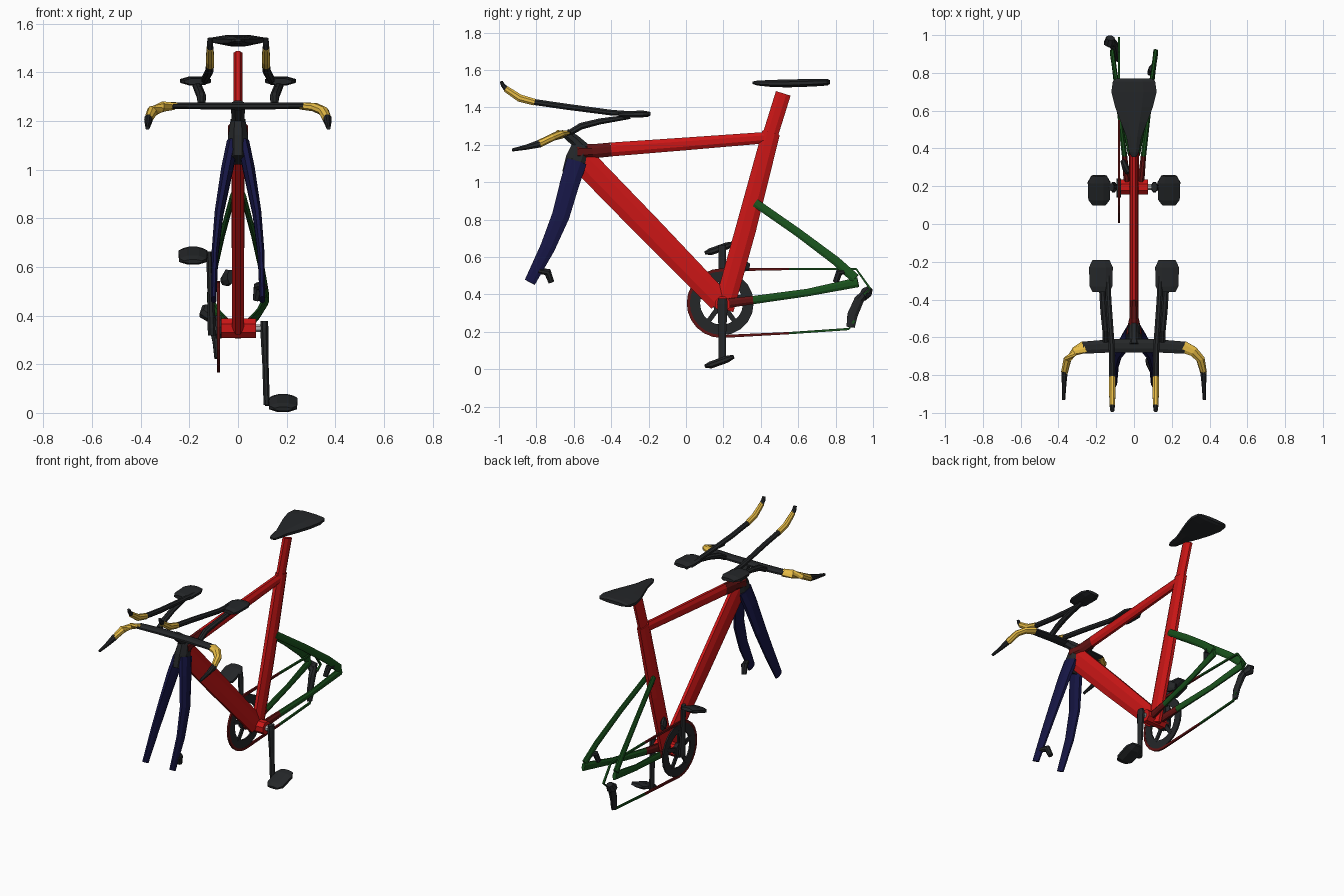
import bpy, bmesh
from math import sin, cos, pi, radians
from mathutils import Vector

X, Y, Z = Vector((1, 0, 0)), Vector((0, 1, 0)), Vector((0, 0, 1))


def material(name, r, g, b):
    m = bpy.data.materials.new(name)
    m.diffuse_color = (r, g, b, 1)
    return m


BLACK = material("black", .018, .02, .022)
RED = material("red", .6, .008, .008)
DARK_RED = material("dark_red", .12, .006, .006)
NAVY = material("navy", .008, .008, .06)
GREEN = material("green", .01, .085, .012)
YELLOW = material("yellow", .8, .5, .06)
SILVER = material("silver", .45, .45, .45)


def finish(name, bm, mat):
    bmesh.ops.recalc_face_normals(bm, faces=bm.faces)
    me = bpy.data.meshes.new(name)
    bm.to_mesh(me)
    bm.free()
    me.materials.append(mat)
    ob = bpy.data.objects.new(name, me)
    bpy.context.collection.objects.link(ob)
    return ob


def tube(name, pts, mat, ref=X, n=8, sx=1):
    """Loft through points (x, y, z, half width along ref, half depth)."""
    bm = bmesh.new()
    P = [Vector((p[0] * sx, p[1], p[2])) for p in pts]
    rings = []
    for i, p in enumerate(P):
        t = (P[min(i + 1, len(P) - 1)] - P[max(i - 1, 0)]).normalized()
        a = (ref - t * ref.dot(t)).normalized()
        b = t.cross(a)
        k = cos(pi / n)
        rings.append([bm.verts.new(p + a * pts[i][3] * cos(2 * pi * (j + .5) / n) / k
                                   + b * pts[i][4] * sin(2 * pi * (j + .5) / n) / k)
                      for j in range(n)])
    for r, s in zip(rings, rings[1:]):
        for j in range(n):
            bm.faces.new((r[j], r[(j + 1) % n], s[(j + 1) % n], s[j]))
    bm.faces.new(rings[0])
    bm.faces.new(rings[-1])
    return finish(name, bm, mat)


def pair(name, pts, mat, ref=X, n=8):
    for side, sx in (("right", 1), ("left", -1)):
        tube(f"{name}_{side}", pts, mat, ref, n, sx)


def washer(name, x, cy, cz, ro, ri, half, mat, n=20):
    """Flat ring whose axis runs along x."""
    bm = bmesh.new()
    prof = [(-half, ri), (half, ri), (half, ro), (-half, ro)]
    rings = [[bm.verts.new((x + h, cy + r * cos(2 * pi * i / n), cz + r * sin(2 * pi * i / n)))
              for h, r in prof] for i in range(n)]
    for i in range(n):
        r, s = rings[i], rings[(i + 1) % n]
        for j in range(4):
            bm.faces.new((r[j], r[(j + 1) % 4], s[(j + 1) % 4], s[j]))
    return finish(name, bm, mat)


# frame
tube("down_tube", [(0, -.555, 1.12, .024, .07), (0, -.2, .755, .024, .068),
                   (0, .18, .365, .024, .06)], RED)
tube("seat_tube", [(0, .2, .32, .024, .055), (0, .32, .75, .026, .055),
                   (0, .455, 1.265, .026, .048)], RED)
tube("seat_post", [(0, .45, 1.25, .019, .041), (0, .52, 1.475, .019, .041)], RED)
tube("top_tube_front", [(0, -.58, 1.16, .042, .045), (0, -.5, 1.165, .025, .038),
                        (0, -.4, 1.175, .021, .037)], DARK_RED)
tube("top_tube", [(0, -.4, 1.175, .021, .037), (0, 0, 1.205, .021, .034),
                  (0, .45, 1.24, .021, .03)], RED)
tube("bottom_bracket", [(-.085, .195, .348, .04, .04), (.075, .195, .348, .04, .04)], RED, Y)
tube("crank_axle", [(-.12, .195, .348, .016, .016), (.12, .195, .348, .016, .016)], SILVER, Y)

# head and stem
tube("head_tube", [(0, -.62, 1.04, .04, .045), (0, -.585, 1.12, .042, .06),
                   (0, -.555, 1.2, .03, .05)], BLACK)
tube("stem", [(0, -.545, 1.17, .026, .04), (0, -.59, 1.22, .026, .03),
              (0, -.645, 1.265, .03, .025)], BLACK)

# fork
pair("fork_leg", [(.022, -.585, 1.11, .024, .055), (.045, -.62, 1.0, .024, .052),
                  (.078, -.67, .82, .018, .047), (.095, -.74, .65, .014, .04),
                  (.1, -.835, .465, .011, .03)], NAVY)
tube("front_release_lever", [(.1, -.79, .525, .012, .014), (.085, -.74, .52, .02, .02),
                             (.075, -.72, .465, .014, .016)], BLACK)

# rear triangle
pair("seat_stay", [(.022, .37, .89, .01, .022), (.065, .6, .73, .01, .022),
                   (.1, .8, .58, .011, .024), (.115, .905, .485, .012, .026)], GREEN)
pair("chain_stay_root", [(.035, .2, .35, .018, .026), (.05, .36, .37, .014, .022)], DARK_RED)
pair("chain_stay", [(.05, .36, .37, .014, .022), (.085, .65, .41, .011, .02),
                    (.115, .92, .465, .012, .026)], GREEN)
tube("rear_release_lever", [(.11, .85, .52, .012, .014), (.095, .82, .52, .018, .018),
                            (.085, .8, .465, .014, .016)], BLACK)

# saddle
tube("saddle", [(0, .355, 1.532, .012, .006), (0, .38, 1.53, .026, .013),
                (0, .46, 1.528, .04, .019), (0, .54, 1.528, .07, .021),
                (0, .62, 1.53, .1, .021), (0, .7, 1.533, .12, .02),
                (0, .755, 1.535, .112, .018), (0, .77, 1.535, .095, .01)], BLACK)

# base bar with grips and brake levers
tube("base_bar", [(-.27, -.655, 1.262, .032, .013), (-.12, -.645, 1.262, .035, .014),
                  (.12, -.645, 1.262, .035, .014), (.27, -.655, 1.262, .032, .013)], BLACK, Y)
pair("base_grip", [(.26, -.65, 1.262, .032, .014), (.315, -.675, 1.257, .026, .017),
                   (.352, -.715, 1.24, .022, .018), (.368, -.785, 1.205, .016, .02)],
     YELLOW, Vector((.7, .7, 0)))
pair("brake_lever", [(.368, -.78, 1.207, .017, .021), (.37, -.85, 1.188, .012, .014),
                     (.372, -.93, 1.172, .008, .008)], BLACK)

# aero extensions, arm pads and their supports
pair("aero_bar", [(.14, -.2, 1.36, .014, .012), (.135, -.4, 1.372, .015, .015),
                  (.118, -.65, 1.405, .016, .016), (.115, -.82, 1.43, .016, .016)], BLACK)
pair("aero_grip", [(.115, -.81, 1.428, .017, .018), (.115, -.89, 1.45, .017, .02),
                   (.115, -.965, 1.5, .014, .017)], YELLOW)
pair("aero_tip", [(.115, -.955, 1.493, .014, .016), (.115, -.98, 1.52, .012, .011),
                  (.115, -.988, 1.54, .01, .008)], BLACK)
pair("arm_pad", [(.175, -.36, 1.362, .045, .012), (.175, -.33, 1.363, .06, .017),
                 (.175, -.23, 1.365, .063, .018), (.175, -.19, 1.366, .045, .01)], BLACK)
pair("pad_support", [(.15, -.62, 1.265, .016, .016), (.15, -.56, 1.3, .018, .018),
                     (.16, -.46, 1.325, .018, .016), (.17, -.3, 1.35, .018, .012)], BLACK)

# cranks and pedals
for side, sx, dz in (("right", 1, -1), ("left", -1, 1)):
    zc = .348
    tube(f"crank_{side}", [(.108, .195, zc - dz * .03, .015, .024), (.108, .195, zc, .017, .028),
                           (.113, .195, zc + dz * .15, .013, .02),
                           (.118, .195, zc + dz * .315, .013, .02)], BLACK, X, 8, sx)
    zp = zc + dz * .3
    if dz < 0:
        zp = .042
    tube(f"pedal_axle_{side}", [(.11, .19, zp, .012, .012), (.19, .19, zp, .012, .012)],
         BLACK, Y, 6, sx)
    tube(f"pedal_{side}", [(.185, .1, zp - .026, .036, .008), (.185, .13, zp - .02, .057, .019),
                           (.185, .22, zp + .012, .06, .019), (.185, .256, zp + .026, .04, .01)],
         BLACK, X, 8, sx)

# chainring with spider arms
CY, CZ, CX = .19, .353, -.08
washer("chainring_outer", CX, CY, CZ, .172, .115, .005, BLACK)
washer("chainring_hub", CX, CY, CZ, .05, .015, .012, BLACK, 10)
for i in range(5):
    a = radians(90 + 72 * i)
    tube(f"spider_arm_{i + 1}", [(CX, CY + r * cos(a), CZ + r * sin(a), .006, .013)
                                 for r in (.03, .13)], BLACK, X, 4)

# chain
c = (.006, .006)
arc = [(CX, CY + .178 * cos(radians(a)), CZ + .178 * sin(radians(a)), .006, .008)
       for a in range(90, 271, 15)]
tube("chain_front", [(CX, .55, .536) + c] + arc + [(CX, .55, .193) + c], DARK_RED, X, 4)
tube("chain_upper_rear", [(CX, .55, .536) + c, (CX, .91, .536) + c, (CX, .985, .43) + c,
                          (CX, .95, .4) + c], GREEN, X, 4)
tube("chain_lower_rear", [(CX, .55, .193) + c, (CX, .87, .215) + c, (CX, .9, .26) + c], GREEN, X, 4)

# derailleurs
tube("rear_derailleur_body", [(-.1, .945, .385, .02, .022), (-.13, .965, .41, .03, .03),
                              (-.125, .985, .435, .022, .016)], BLACK)
tube("rear_derailleur_cage", [(-.085, .88, .225, .012, .022), (-.09, .89, .29, .014, .028),
                              (-.1, .925, .37, .02, .026), (-.11, .96, .41, .02, .02)], BLACK)
tube("front_derailleur", [(-.03, .27, .56, .014, .028), (-.045, .3, .555, .018, .034),
                          (-.06, .335, .545, .012, .02)], BLACK)
